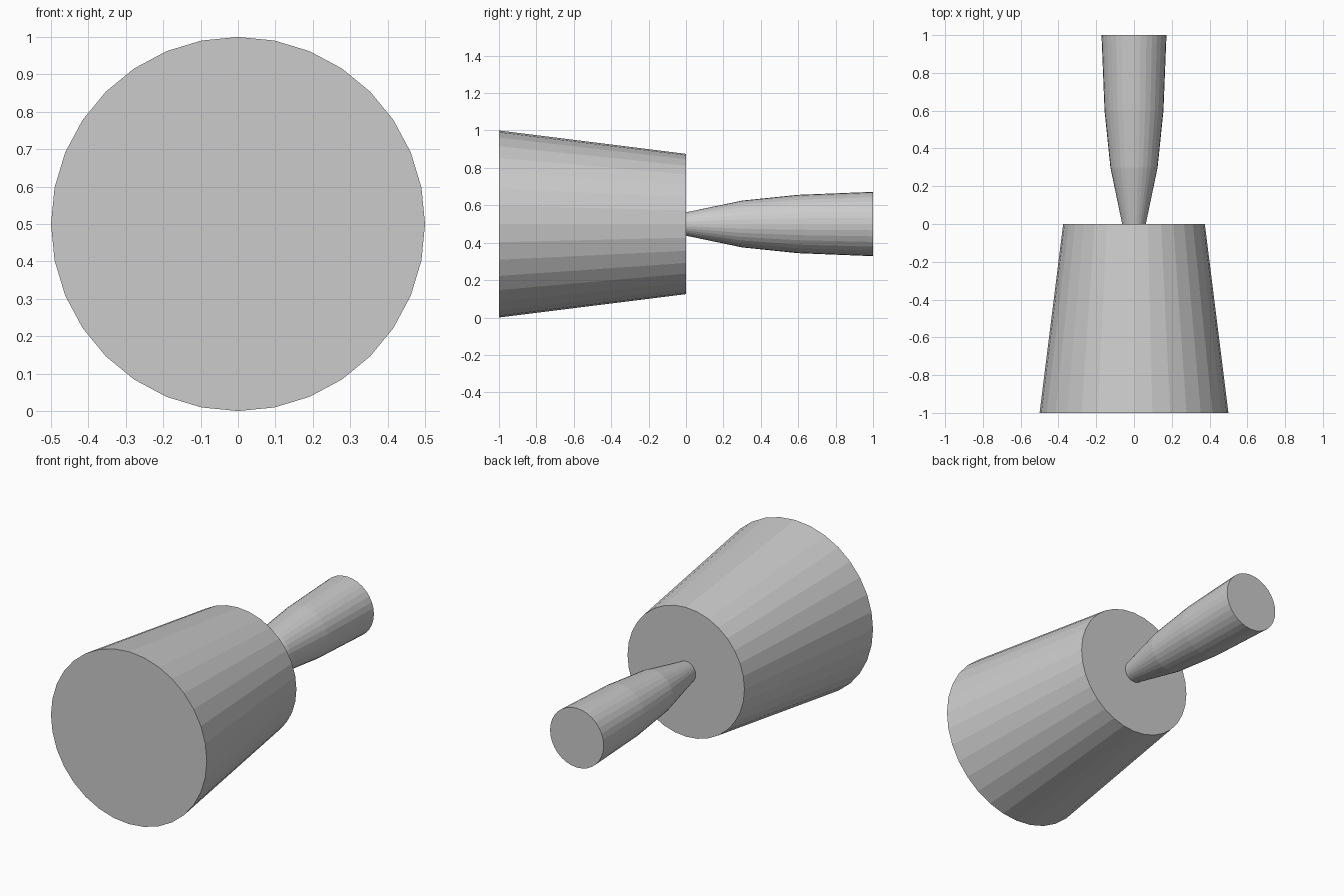
import bpy, bmesh, math

if "Cube" in bpy.data.objects:
    bpy.data.objects.remove(bpy.data.objects["Cube"])

SIDES = 32
CENTRE_Z = 0.5

grey = bpy.data.materials.new("light grey")
grey.diffuse_color = (0.6, 0.6, 0.6, 1)
grey.use_nodes = True
grey.node_tree.nodes["Principled BSDF"].inputs["Base Color"].default_value = grey.diffuse_color


def turned(name, profile):
    """Closed solid of revolution along y from (y, radius) points."""
    bm = bmesh.new()
    rings = []
    for y, r in profile:
        rings.append([bm.verts.new((r * math.sin(2 * math.pi * i / SIDES), y,
                                    CENTRE_Z + r * math.cos(2 * math.pi * i / SIDES)))
                      for i in range(SIDES)])
    for a, b in zip(rings, rings[1:]):
        for i in range(SIDES):
            j = (i + 1) % SIDES
            bm.faces.new((a[i], a[j], b[j], b[i]))
    bm.faces.new(rings[0])
    bm.faces.new(rings[-1])
    bmesh.ops.recalc_face_normals(bm, faces=bm.faces)
    mesh = bpy.data.meshes.new(name)
    bm.to_mesh(mesh)
    bm.free()
    mesh.materials.append(grey)
    obj = bpy.data.objects.new(name, mesh)
    bpy.context.collection.objects.link(obj)
    return obj


# Tapered head, wide end to the front
turned("head", [(-1, 0.5), (0, 0.375)])

# Handle flaring towards the back
turned("handle", [(0, 0.0625), (0.3, 0.125), (0.6, 0.156), (1, 0.172)])
